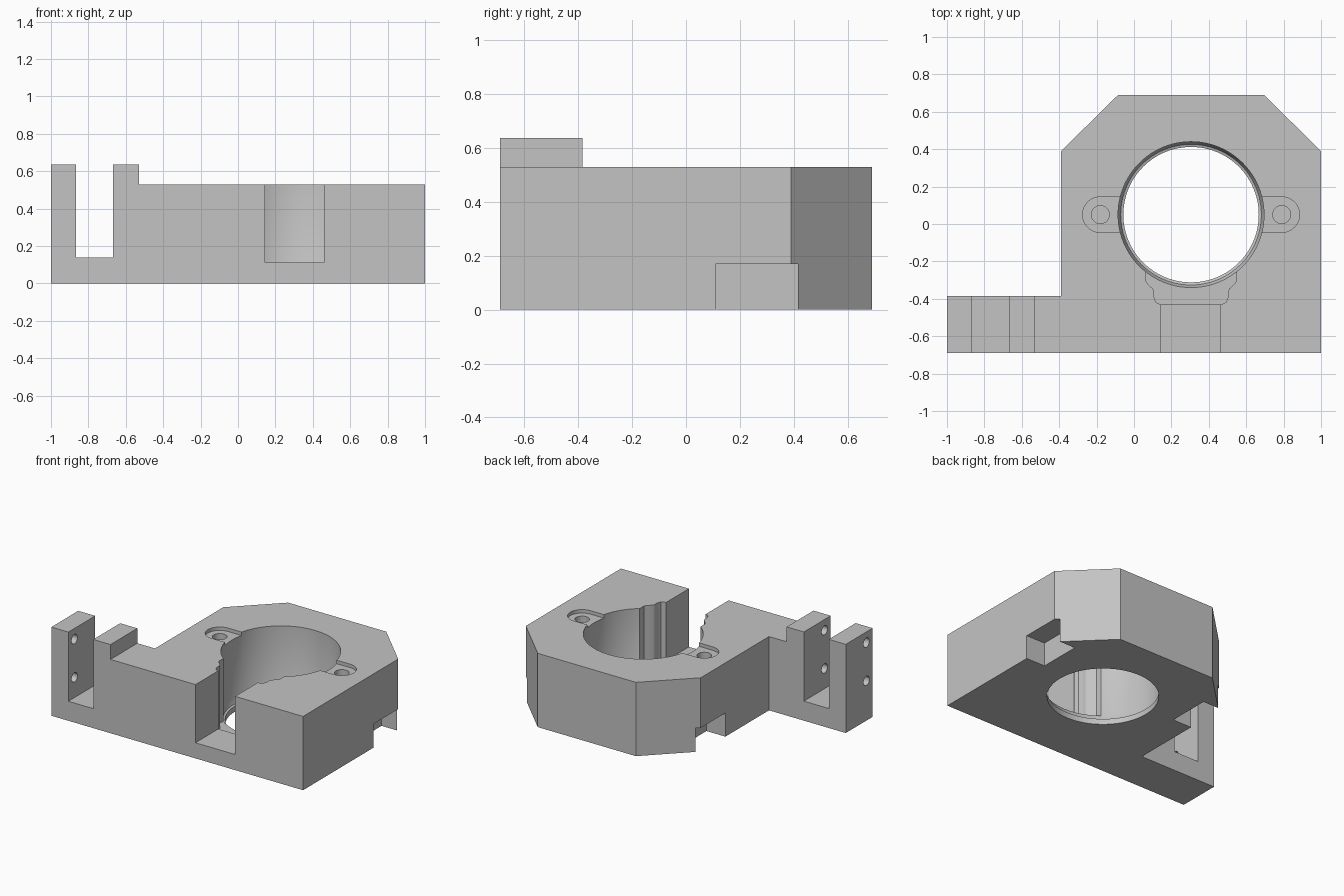
import bpy, bmesh, math

if "Cube" in bpy.data.objects:
    bpy.data.objects.remove(bpy.data.objects["Cube"])

CX, CY = 0.305, 0.05      # bore axis
TOP, EAR = 0.53, 0.637    # heights of the body and the ears
FRONT, BACK = -0.69, 0.69

grey = bpy.data.materials.new("light_grey")
grey.diffuse_color = (0.55, 0.55, 0.55, 1)
grey.use_nodes = True
grey.node_tree.nodes["Principled BSDF"].inputs["Base Color"].default_value = grey.diffuse_color


def finish(name, bm):
    bmesh.ops.recalc_face_normals(bm, faces=bm.faces)
    mesh = bpy.data.meshes.new(name)
    bm.to_mesh(mesh)
    bm.free()
    mesh.materials.append(grey)
    obj = bpy.data.objects.new(name, mesh)
    bpy.context.collection.objects.link(obj)
    return obj


def prism(name, points, z0, z1):
    bm = bmesh.new()
    face = bm.faces.new([bm.verts.new((x, y, z0)) for x, y in points])
    new = bmesh.ops.extrude_face_region(bm, geom=[face])["geom"]
    verts = [v for v in new if isinstance(v, bmesh.types.BMVert)]
    bmesh.ops.translate(bm, verts=verts, vec=(0, 0, z1 - z0))
    return finish(name, bm)


def box(name, x0, x1, y0, y1, z0, z1):
    return prism(name, [(x0, y0), (x1, y0), (x1, y1), (x0, y1)], z0, z1)


def lathe(name, profile, x, y, steps=96):
    """Stack of rings (radius, z), capped at both ends."""
    bm = bmesh.new()
    rings = [[bm.verts.new((x + r * math.cos(i * math.tau / steps),
                            y + r * math.sin(i * math.tau / steps), z))
              for i in range(steps)] for r, z in profile]
    for a, b in zip(rings, rings[1:]):
        for i in range(steps):
            j = (i + 1) % steps
            bm.faces.new((a[i], a[j], b[j], b[i]))
    bm.faces.new(rings[0])
    bm.faces.new(rings[-1])
    return finish(name, bm)


def cross_hole(name, x0, x1, y, z, r=0.033, steps=32):
    obj = lathe(name, [(r, 0), (r, x1 - x0)], 0, 0, steps)
    for v in obj.data.vertices:
        a, b, c = v.co
        v.co = (x0 + c, y + a, z + b)
    return obj


def combine(target, tool, operation):
    mod = target.modifiers.new(operation.lower(), 'BOOLEAN')
    mod.operation, mod.object, mod.solver = operation, tool, 'EXACT'
    bpy.context.view_layer.objects.active = target
    bpy.ops.object.modifier_apply(modifier=mod.name)
    bpy.data.objects.remove(tool, do_unlink=True)


# Body with clipped back corners and the arm on the left
body = prism("clamp_body", [(-0.53, FRONT), (1, FRONT), (1, 0.39), (0.695, BACK),
                            (-0.085, BACK), (-0.39, 0.39), (-0.39, -0.385),
                            (-0.53, -0.385)], 0, TOP)
combine(body, box("ears", -1, -0.53, FRONT, -0.385, 0, EAR), 'UNION')

cutters = [
    # Gap between the ears
    box("ear_gap", -0.865, -0.667, -0.8, -0.3, 0.14, 1),
    # Bore with a sloped lip at its foot
    lathe("bore", [(0.362, -0.1), (0.362, 0.04), (0.376, 0.045),
                   (0.39, 0.08), (0.39, 1)], CX, CY),
    # Slot in the front wall
    box("front_slot", 0.145, 0.46, -0.8, -0.42, 0.112, 1),
]

# Stepped pocket between the slot and the bore
half = [(0.242, 0.0), (0.242, -0.305), (0.228, -0.325), (0.205, -0.345),
        (0.198, -0.36), (0.198, -0.39), (0.188, -0.418), (0.165, -0.43)]
pocket = [(CX + x, y) for x, y in half] + [(CX - x, y) for x, y in reversed(half)]
cutters.append(prism("pocket", pocket, 0.08, 1))

for side in (-1, 1):
    # Rounded recess open to the bore, with a blind screw hole
    hx = CX + side * 0.485
    arc = [(hx + side * 0.095 * math.cos(t), CY + 0.095 * math.sin(t))
           for t in (math.radians(-90 + 7.5 * i) for i in range(25))]
    inner = CX + side * 0.3
    recess = arc + [(inner, CY + 0.095), (inner, CY - 0.095)]
    cutters.append(prism("screw_recess", recess, TOP - 0.025, 1))
    cutters.append(lathe("screw_hole", [(0.048, 0.25), (0.048, 1)], hx, CY, 32))
    # Notch in the lower edge of each side
    x0, x1 = sorted((CX + side * 0.545, CX + side * 0.8))
    cutters.append(box("side_notch", x0, x1, 0.11, 0.415, -0.1, 0.17))

# Cross holes through the outer ear and into the inner ear
for z in (0.56, 0.285):
    cutters.append(cross_hole("ear_hole", -1.1, -0.57, -0.62, z))

for cutter in cutters:
    combine(body, cutter, 'DIFFERENCE')

# Smooth round walls, crisp edges
bpy.ops.object.select_all(action='DESELECT')
body.select_set(True)
bpy.context.view_layer.objects.active = body
bpy.ops.object.shade_smooth_by_angle(angle=math.radians(25))
